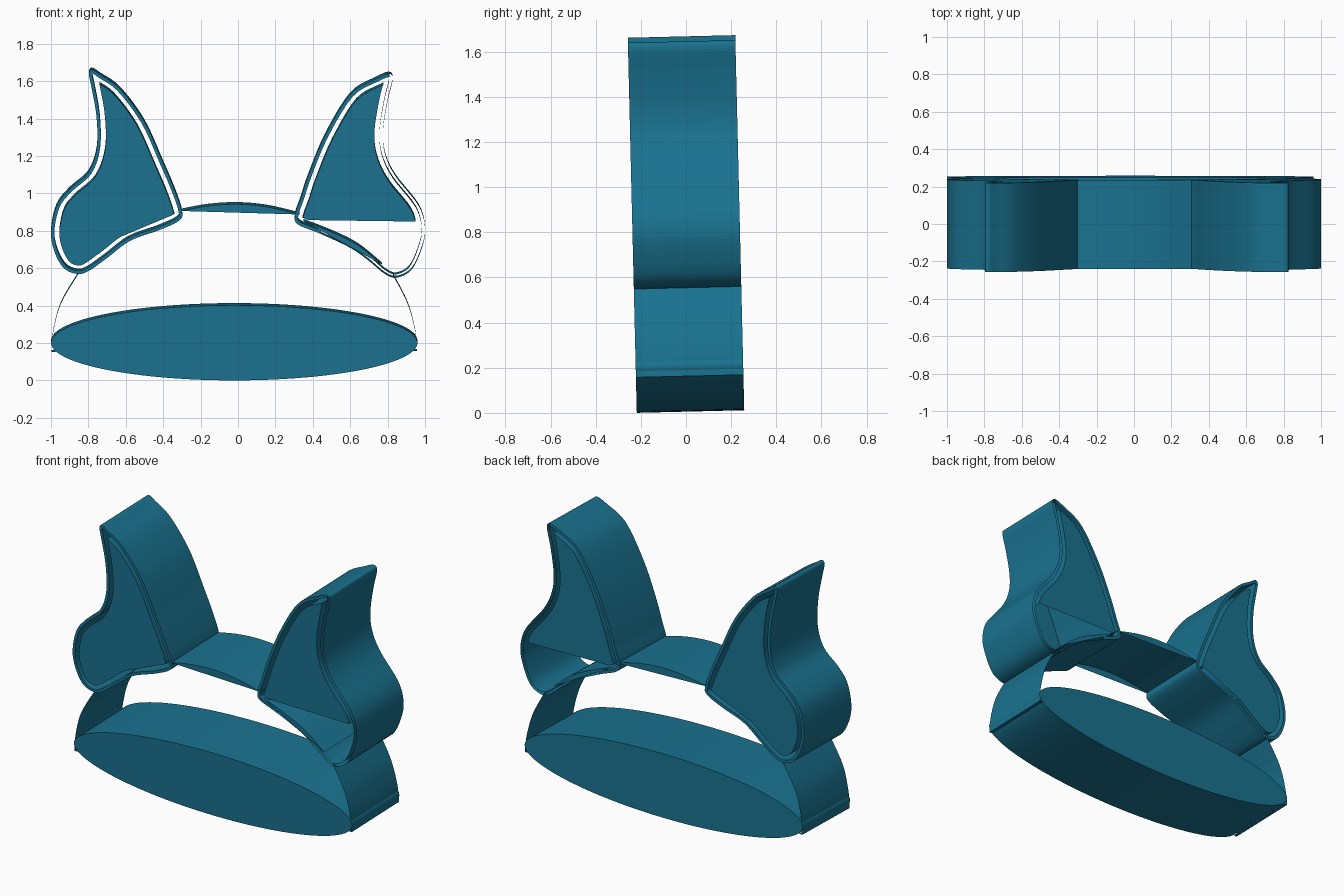
import bpy, bmesh, math
from mathutils import Vector

if "Cube" in bpy.data.objects:
    bpy.data.objects.remove(bpy.data.objects["Cube"])

HALF, TILT, MID = 0.238, 0.024, 0.84

mat = bpy.data.materials.new("teal")
mat.diffuse_color = (0.01, 0.17, 0.28, 1)
mat.use_nodes = True
mat.node_tree.nodes["Principled BSDF"].inputs["Base Color"].default_value = mat.diffuse_color


def place(p, y):
    # the whole model leans slightly about the x axis
    return Vector((p[0], y - (p[1] - MID) * TILT, p[1] + y * TILT))


def finish(bm, name):
    bmesh.ops.recalc_face_normals(bm, faces=bm.faces)
    me = bpy.data.meshes.new(name)
    bm.to_mesh(me)
    bm.free()
    me.materials.append(mat)
    ob = bpy.data.objects.new(name, me)
    bpy.context.collection.objects.link(ob)
    bpy.ops.object.select_all(action='DESELECT')
    ob.select_set(True)
    bpy.context.view_layer.objects.active = ob
    bpy.ops.object.shade_smooth_by_angle(angle=math.radians(35))
    return ob


def smooth(pts, closed=True, n=5):
    # Catmull-Rom curve through the points
    P = [Vector(p) for p in pts]
    m, out = len(P), []
    get = (lambda i: P[i % m]) if closed else (lambda i: P[max(0, min(m - 1, i))])
    for i in range(m if closed else m - 1):
        a, b, c, d = (get(i + k) for k in (-1, 0, 1, 2))
        for k in range(n):
            t = k / n
            out.append(0.5 * (2 * b + (c - a) * t + (2 * a - 5 * b + 4 * c - d) * t ** 2
                              + (3 * b - a - 3 * c + d) * t ** 3))
    return out if closed else out + [P[-1]]


def inset(pts, d):
    m = len(pts)
    area = sum(pts[i - 1].x * pts[i].y - pts[i].x * pts[i - 1].y for i in range(m))
    s = d if area > 0 else -d
    out = []
    for i in range(m):
        t = (pts[(i + 1) % m] - pts[i - 1]).normalized()
        out.append(pts[i] + Vector((-t.y, t.x)) * s)
    return out


def wall(bm, pts, closed):
    f = [bm.verts.new(place(p, -HALF)) for p in pts]
    b = [bm.verts.new(place(p, HALF)) for p in pts]
    for i in range(0 if closed else 1, len(pts)):
        bm.faces.new((f[i - 1], f[i], b[i], b[i - 1]))
    return f, b


def extrude(name, pts, closed=True, caps=True):
    bm = bmesh.new()
    for row in wall(bm, pts, closed):
        if caps:
            bm.faces.new(row)
    return finish(bm, name)


def ring(name, outer, thick, cap_count):
    bm = bmesh.new()
    o = wall(bm, outer, True)
    q = wall(bm, inset(outer, thick), True)
    for a, b in zip(o, q):
        for i in range(cap_count):
            j = (i + 1) % len(a)
            bm.faces.new((a[i], a[j], b[j], b[i]))
    return finish(bm, name)


def panel(name, outer, gap, drop):
    # inner ear slab, left open along its missing lower edge
    pts = [p for p in inset(outer, gap)
           if min((p - o).length for o in outer) > gap * 0.93 and not drop(p)]
    k = max(range(len(pts)), key=lambda i: (pts[i] - pts[i - 1]).length)
    return extrude(name, pts[k:] + pts[:k], closed=False)


# base: solid flattened ellipse
extrude("base", [(-0.02 + 0.98 * math.cos(a), 0.207 + 0.201 * math.sin(a))
                 for a in (math.tau * i / 96 for i in range(96))])

# ears, traced from the tip down the inner side
left = smooth([(-0.78, 1.667), (-0.735, 1.64), (-0.63, 1.565), (-0.50, 1.39), (-0.40, 1.17),
               (-0.34, 1.03), (-0.30, 0.91), (-0.315, 0.86), (-0.42, 0.81), (-0.577, 0.752),
               (-0.70, 0.66), (-0.80, 0.59), (-0.86, 0.575), (-0.93, 0.605), (-0.98, 0.69),
               (-1.0, 0.80), (-0.97, 0.94), (-0.90, 1.03), (-0.80, 1.12), (-0.755, 1.25),
               (-0.757, 1.42), (-0.785, 1.58), (-0.797, 1.645)])
right = smooth([(0.81, 1.645), (0.74, 1.62), (0.60, 1.535), (0.465, 1.315), (0.375, 1.10),
                (0.335, 0.98), (0.305, 0.89), (0.32, 0.84), (0.44, 0.79), (0.60, 0.715),
                (0.70, 0.645), (0.785, 0.575), (0.85, 0.555), (0.93, 0.60), (0.985, 0.72),
                (1.0, 0.82), (0.965, 0.94), (0.84, 1.10), (0.785, 1.22), (0.775, 1.34),
                (0.80, 1.50), (0.826, 1.61)])
ring("left_ear_rim", left, 0.018, len(left))
ring("right_ear_rim", right, 0.018, 40)
panel("left_ear_panel", left, 0.045, lambda p: p.x > -0.60 and p.y < 0.885)
panel("right_ear_panel", right, 0.045, lambda p: p.y < 0.855)

# headband bridge and the sliver under the right ear
extrude("bridge", smooth([(-0.31, 0.912), (-0.16, 0.939), (0, 0.948), (0.16, 0.933),
                          (0.33, 0.893)], False), closed=False)
extrude("lower_sliver", smooth([(0.35, 0.858), (0.50, 0.80), (0.64, 0.73), (0.77, 0.625)],
                               False), closed=False)

# thin side straps joining base and ears
extrude("left_strap", [(-0.975, 0.158), (-0.998, 0.158)] +
        smooth([(-0.998, 0.18), (-0.985, 0.28), (-0.945, 0.42), (-0.85, 0.58)], False),
        closed=False, caps=False)
extrude("right_strap", [(0.935, 0.163), (0.957, 0.163)] +
        smooth([(0.957, 0.18), (0.945, 0.28), (0.905, 0.42), (0.83, 0.565)], False),
        closed=False, caps=False)
